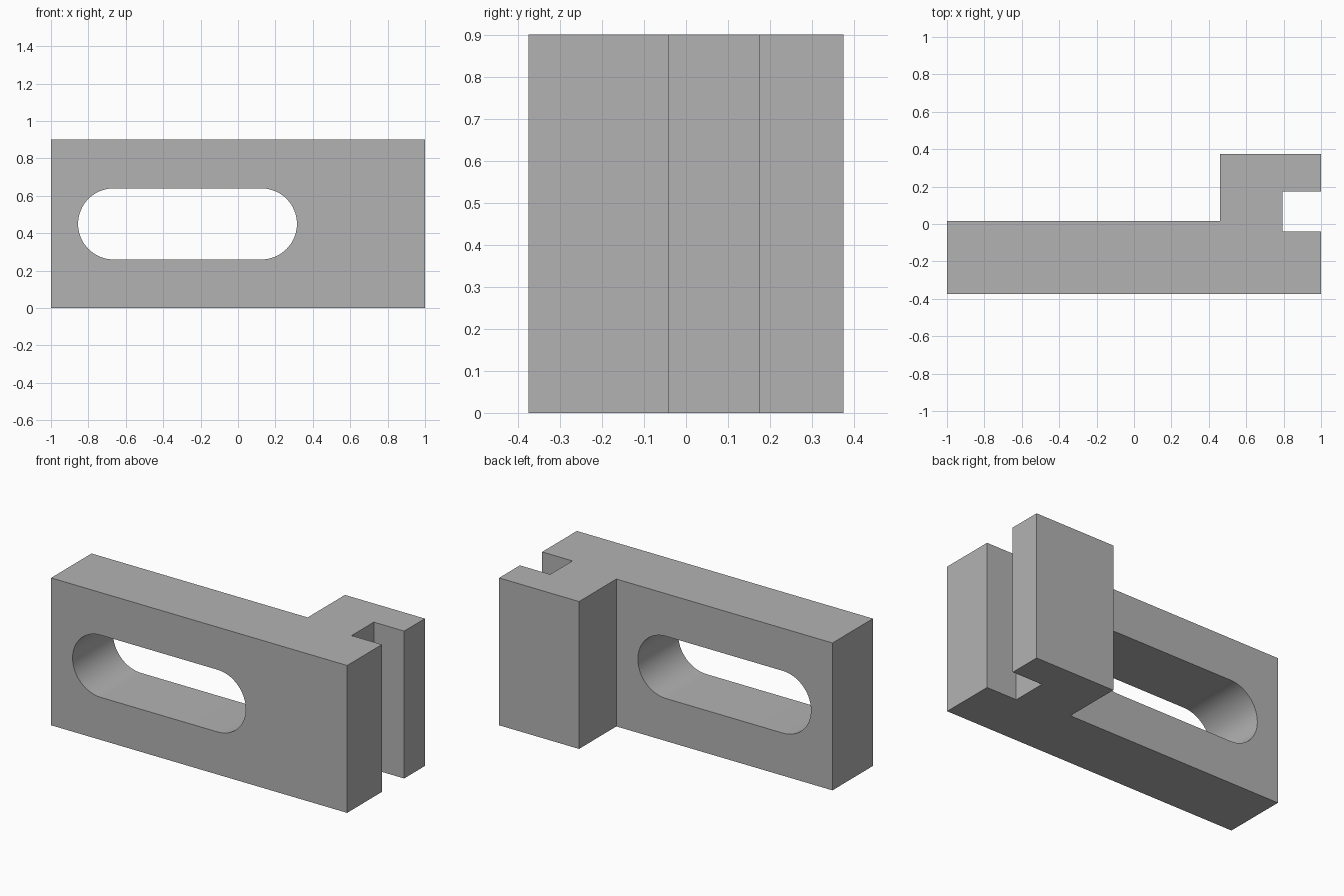
import bpy, bmesh
from math import pi, sin, cos, radians
from mathutils import Vector

cube = bpy.data.objects.get("Cube")
if cube:
    bpy.data.objects.remove(cube, do_unlink=True)

HEIGHT = 0.9
grey = bpy.data.materials.new("plain_grey")
grey.use_nodes = True
colour = (0.45, 0.45, 0.45, 1)
grey.diffuse_color = colour
grey.node_tree.nodes["Principled BSDF"].inputs["Base Color"].default_value = colour


def extrude_profile(name, points, direction):
    """Make a solid by pushing a closed outline along a direction."""
    bm = bmesh.new()
    face = bm.faces.new([bm.verts.new(p) for p in points])
    side = bmesh.ops.extrude_face_region(bm, geom=[face], use_keep_orig=True)
    moved = [v for v in side["geom"] if isinstance(v, bmesh.types.BMVert)]
    bmesh.ops.translate(bm, verts=moved, vec=Vector(direction))
    bmesh.ops.recalc_face_normals(bm, faces=bm.faces)
    mesh = bpy.data.meshes.new(name)
    bm.to_mesh(mesh)
    bm.free()
    mesh.materials.append(grey)
    obj = bpy.data.objects.new(name, mesh)
    bpy.context.collection.objects.link(obj)
    return obj


# Plate with a thick, notched end, drawn from above
outline = [(-1, -0.375), (1, -0.375), (1, -0.04), (0.795, -0.04),
           (0.795, 0.175), (1, 0.175), (1, 0.375), (0.46, 0.375),
           (0.46, 0.015), (-1, 0.015)]
bracket = extrude_profile("slotted_bracket", [(x, y, 0) for x, y in outline],
                          (0, 0, HEIGHT))

# Round-ended slot running through the plate
radius, steps = 0.19, 32
slot = []
for centre, start in ((0.125, -pi / 2), (-0.665, pi / 2)):
    for i in range(steps + 1):
        a = start + pi * i / steps
        slot.append((centre + radius * cos(a), -0.6, HEIGHT / 2 + radius * sin(a)))
cutter = extrude_profile("slot_cutter", slot, (0, 0.85, 0))
cutter.hide_render = True

cut = bracket.modifiers.new("slot", "BOOLEAN")
cut.operation = "DIFFERENCE"
cut.solver = "EXACT"
cut.object = cutter
bpy.ops.object.select_all(action="DESELECT")
bracket.select_set(True)
bpy.context.view_layer.objects.active = bracket
bpy.ops.object.modifier_apply(modifier=cut.name)
bpy.data.objects.remove(cutter, do_unlink=True)

# Smooth slot ends, crisp edges elsewhere
bpy.ops.object.shade_smooth_by_angle(angle=radians(30))
